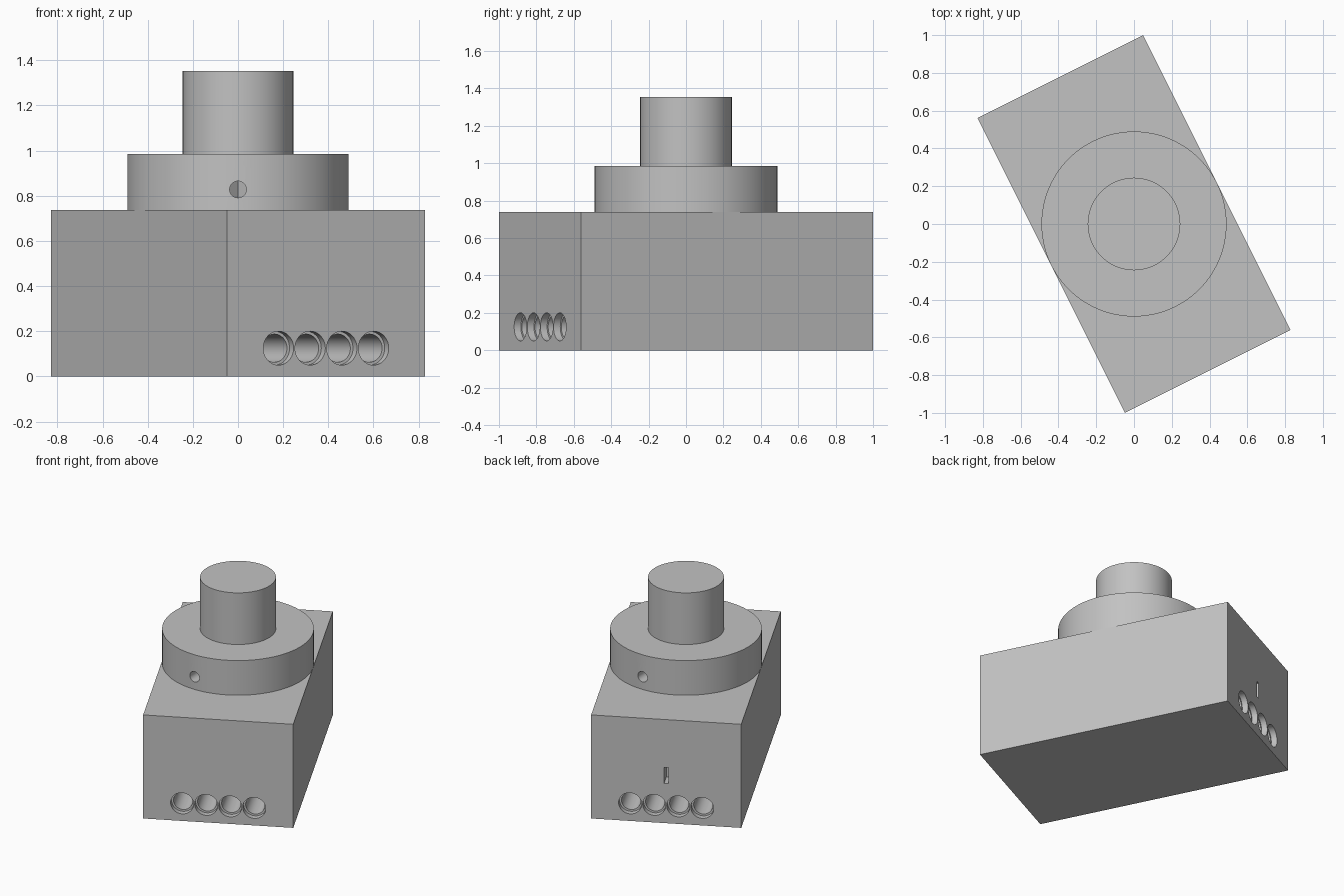
import bpy
import bmesh
from math import atan2, pi
from mathutils import Matrix, Vector

cube = bpy.data.objects.get("Cube")
if cube:
    bpy.data.objects.remove(cube, do_unlink=True)

# Main dimensions
WIDTH, LENGTH = 0.98, 1.744
BASE_TOP, DISC_TOP, POST_TOP = 0.738, 0.985, 1.353
TURN = Matrix.Rotation(atan2(1, 2), 4, 'Z')
ALONG_Y = Matrix.Rotation(pi / 2, 4, 'X')

grey = bpy.data.materials.new("plain_grey")
grey.use_nodes = True
colour = (0.54, 0.54, 0.54, 1)
grey.diffuse_color = colour
grey.node_tree.nodes["Principled BSDF"].inputs["Base Color"].default_value = colour


def finish(name, bm):
    """Turn a bmesh into an object in the scene."""
    bmesh.ops.recalc_face_normals(bm, faces=bm.faces[:])
    mesh = bpy.data.meshes.new(name)
    bm.to_mesh(mesh)
    bm.free()
    mesh.materials.append(grey)
    ob = bpy.data.objects.new(name, mesh)
    bpy.context.collection.objects.link(ob)
    return ob


def add_cylinder(bm, radius, depth, matrix, segments=64):
    bmesh.ops.create_cone(bm, cap_ends=True, segments=segments, radius1=radius,
                          radius2=radius, depth=depth, matrix=matrix)


def add_box(bm, size, matrix):
    bmesh.ops.create_cube(bm, size=1, matrix=matrix @ Matrix.Diagonal((*size, 1)))


def upright(name, radius, low, high):
    bm = bmesh.new()
    add_cylinder(bm, radius, high - low, Matrix.Translation((0, 0, (low + high) / 2)), 96)
    return finish(name, bm)


def cut(target, cutter):
    """Subtract the cutter, then discard it."""
    cutter.hide_render = True
    mod = target.modifiers.new("cut", 'BOOLEAN')
    mod.operation = 'DIFFERENCE'
    mod.solver = 'EXACT'
    mod.object = cutter
    bpy.ops.object.select_all(action='DESELECT')
    bpy.context.view_layer.objects.active = target
    target.select_set(True)
    bpy.ops.object.modifier_apply(modifier=mod.name)
    bpy.data.objects.remove(cutter, do_unlink=True)


# Base block, turned about the vertical axis
bm = bmesh.new()
add_box(bm, (WIDTH, LENGTH, BASE_TOP), TURN @ Matrix.Translation((0, 0, BASE_TOP / 2)))
base = finish("base_block", bm)

# Row of four stepped sockets in each end: wide lip, then deep bore
for radius, reach in ((0.075, 0.04), (0.062, 0.3)):
    bm = bmesh.new()
    for end in (-1, 1):
        for i in range(4):
            place = Matrix.Translation(((i - 1.5) * 0.157, end * LENGTH / 2, 0.125))
            add_cylinder(bm, radius, 2 * reach, TURN @ place @ ALONG_Y, 48)
    cut(base, finish("socket_cutter", bm))

# Narrow upright slot in the back end
bm = bmesh.new()
add_box(bm, (0.028, 0.2, 0.115), TURN @ Matrix.Translation((0, LENGTH / 2, 0.34)))
cut(base, finish("slot_cutter", bm))

# Disc and post
disc = upright("disc", WIDTH / 2, BASE_TOP, DISC_TOP)
post = upright("post", WIDTH / 4, DISC_TOP, POST_TOP)

# Small hole with a vee-shaped bottom at the front and back of the disc
bm = bmesh.new()
add_cylinder(bm, 0.037, 0.4, Matrix.Translation((0, -WIDTH / 2, 0.828)) @ ALONG_Y, 32)
for side in (-1, 1):
    bmesh.ops.bisect_plane(bm, geom=bm.verts[:] + bm.edges[:] + bm.faces[:],
                           plane_co=(0, -0.36, 0), plane_no=Vector((side, 1, 0)).normalized(),
                           clear_outer=True)
    bmesh.ops.holes_fill(bm, edges=[e for e in bm.edges if e.is_boundary], sides=0)
copy = bmesh.ops.duplicate(bm, geom=bm.verts[:] + bm.edges[:] + bm.faces[:])
bmesh.ops.rotate(bm, cent=(0, 0, 0), matrix=Matrix.Rotation(pi, 3, 'Z'),
                 verts=[v for v in copy["geom"] if isinstance(v, bmesh.types.BMVert)])
cut(disc, finish("hole_cutter", bm))

# Smooth round walls, sharp rims
bpy.ops.object.select_all(action='DESELECT')
for ob in (base, disc, post):
    ob.select_set(True)
bpy.context.view_layer.objects.active = base
bpy.ops.object.shade_smooth_by_angle(angle=pi / 6)
